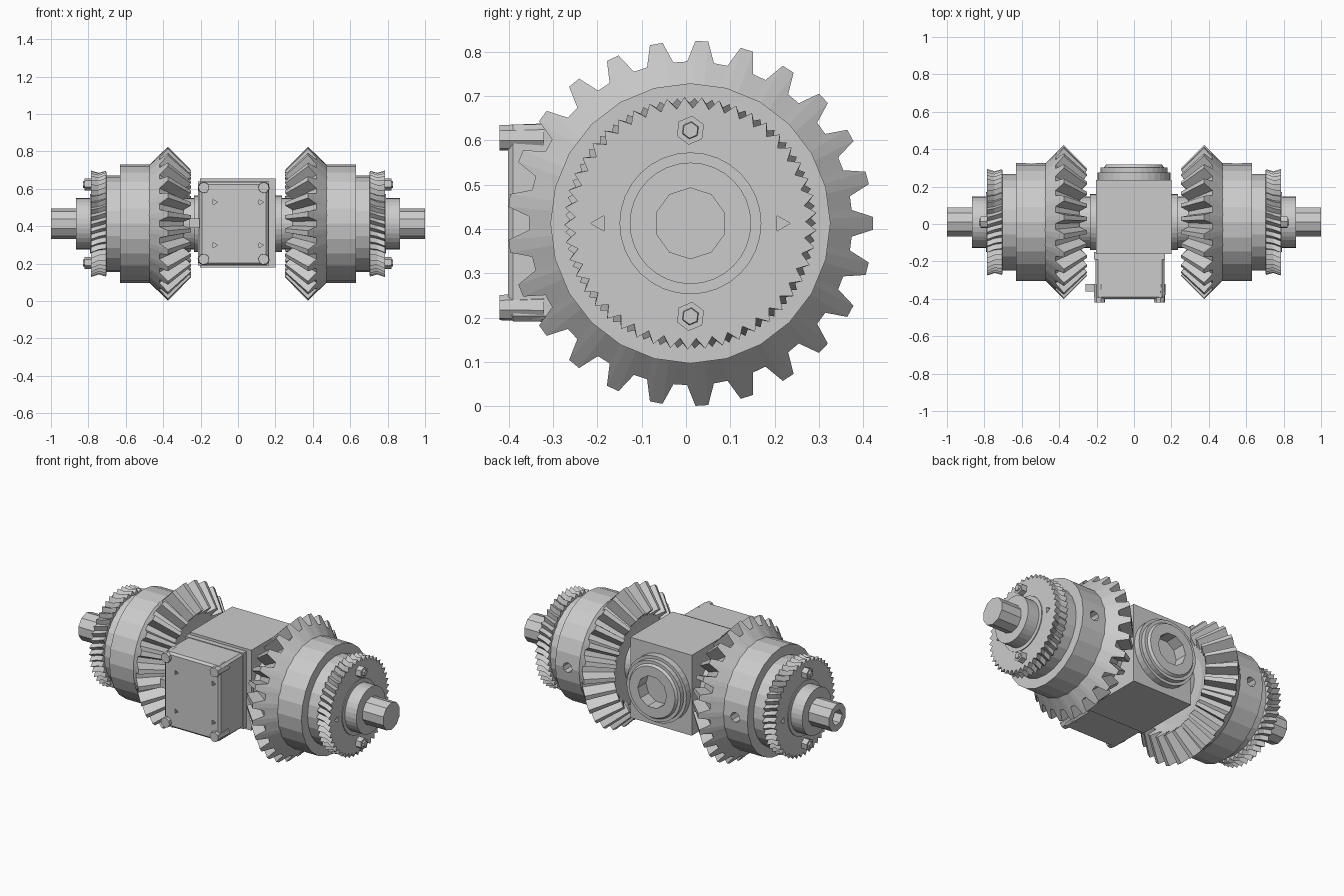
import bpy, bmesh, math
from mathutils import Vector

if "Cube" in bpy.data.objects:
    bpy.data.objects.remove(bpy.data.objects["Cube"])

CY, CZ = 0.01, 0.413          # centre line of the main shaft
TAU = math.tau


def finish(name, bm):
    bmesh.ops.recalc_face_normals(bm, faces=bm.faces[:])
    me = bpy.data.meshes.new(name)
    bm.to_mesh(me)
    bm.free()
    ob = bpy.data.objects.new(name, me)
    bpy.context.collection.objects.link(ob)
    return ob


def loft(name, rings, centre=(0, CY, CZ), axis='x', s=1):
    """Skin rings of (along, radius, angle) points around an axis and cap the ends."""
    bm = bmesh.new()
    c = Vector(centre)
    loops = []
    for ring in rings:
        loop = []
        for a, r, t in ring:
            u, w = r * math.cos(t), r * math.sin(t)
            p = (a, u, w) if axis == 'x' else (u, a, w)
            p = Vector(p) + c
            loop.append(bm.verts.new((p.x * s, p.y, p.z)))
        loops.append(loop)
    n = len(loops[0])
    for A, B in zip(loops, loops[1:]):
        for i in range(n):
            j = (i + 1) % n
            bm.faces.new((A[i], A[j], B[j], B[i]))
    bm.faces.new(loops[0])
    bm.faces.new(loops[-1])
    return finish(name, bm)


def lathe(name, profile, n, phase=0.0, **kw):
    return loft(name, [[(a, r, TAU * i / n + phase) for i in range(n)] for a, r in profile], **kw)


def box(name, lo, hi, bevel=0.0):
    bm = bmesh.new()
    bmesh.ops.create_cube(bm, size=1)
    for v in bm.verts:
        v.co = Vector([(l + h) / 2 + k * (h - l) for l, h, k in zip(lo, hi, v.co)])
    if bevel:
        bmesh.ops.bevel(bm, geom=bm.edges[:], offset=bevel, segments=1, affect='EDGES')
    return finish(name, bm)


def cut(ob, cutter):
    m = ob.modifiers.new('cut', 'BOOLEAN')
    m.operation, m.solver, m.object = 'DIFFERENCE', 'EXACT', cutter
    cutter.hide_render = True
    cutter.hide_set(True)


def bevel_gear(name, s, teeth=25):
    marks = [(-0.14, 1), (0.14, 1), (0.33, 0), (0.67, 0)]

    def ring(tip, root):
        return [((tip if k else root) + (TAU * (i + f) / teeth,))
                for i in range(teeth) for f, k in marks]
    return loft(name, [ring((0.30, 0.20), (0.30, 0.20)), ring((0.29, 0.245), (0.29, 0.245)),
                       ring((0.252, 0.288), (0.292, 0.25)), ring((0.375, 0.412), (0.42, 0.365)),
                       ring((0.476, 0.312), (0.476, 0.312))], s=s)


def worm_wheel(name, s, teeth=45):
    # hollow-faced wheel with slanted pointed teeth
    def ring(x, tip, root, twist):
        return [(x, r, TAU * (i + f + twist) / teeth)
                for i in range(teeth) for f, r in ((0, tip), (0.5, root))]
    return loft(name, [ring(0.70, 0.24, 0.24, 0), ring(0.705, 0.283, 0.26, 0),
                       ring(0.745, 0.272, 0.25, 0.3), ring(0.785, 0.285, 0.26, 0.6),
                       ring(0.785, 0.24, 0.24, 0.6)], s=s)


# gear assemblies on both ends of the shaft
for side, s in (('right', 1), ('left', -1)):
    bevel_gear(side + '_bevel_gear', s)
    drum = lathe(side + '_drum', [(0.47, 0.316), (0.63, 0.316), (0.63, 0.258), (0.71, 0.258)], 24, s=s)
    cut(drum, lathe(side + '_drum_hole_cutter', [(0.24, 0.03), (0.4, 0.03)], 8,
                    centre=(0.55 * s, CY, CZ), axis='y'))
    wheel = worm_wheel(side + '_worm_wheel', s)
    for y, a in ((-0.205, math.pi), (0.205, 0)):
        cut(wheel, lathe(side + '_dimple_cutter', [(0.75, 0.02), (0.8, 0.02)], 3, a,
                         centre=(0, CY + y, CZ), s=s))
    lathe(side + '_hub', [(0.77, 0.16), (0.79, 0.16), (0.79, 0.137), (0.865, 0.137)], 32, s=s)
    lathe(side + '_inner_collar', [(0.18, 0.15), (0.235, 0.15), (0.235, 0.137), (0.31, 0.137)], 32, s=s)
    shaft = lathe(side + '_shaft', [(0.8, 0.081), (1.0, 0.081)], 10, TAU / 20, s=s)
    if s < 0:
        cut(shaft, lathe('shaft_socket_cutter', [(0.93, 0.045), (1.05, 0.045)], 6, s=s))
    # hex bolts with a raised tip
    for z in (-0.21, 0.21):
        lathe(side + '_bolt', [(0.77, 0.033), (0.82, 0.033), (0.82, 0.02), (0.83, 0.018)], 6, 0.4,
              centre=(0, CY, CZ + z), s=s)

# gearbox block and its rear boss
box('gearbox_block', (-0.203, -0.16, 0.178), (0.2, 0.236, 0.655))
boss = lathe('rear_boss', [(0.22, 0.195), (0.275, 0.195), (0.275, 0.178), (0.303, 0.178),
                           (0.303, 0.16), (0.317, 0.15)], 32, axis='y', centre=(0, 0, CZ))
cut(boss, lathe('boss_socket_cutter', [(0.24, 0.095), (0.4, 0.095)], 10, axis='y', centre=(0, 0, CZ)))

# front motor housing: flange, body, corner posts and dimples
box('motor_flange', (-0.213, -0.19, 0.19), (0.167, -0.15, 0.64))
motor = box('motor_body', (-0.205, -0.402, 0.192), (0.162, -0.17, 0.636), 0.012)
for x in (-0.145, 0.1):
    for z in (-0.115, 0.115):
        cut(motor, lathe('motor_dimple_cutter', [(-0.45, 0.016), (-0.38, 0.016)], 3, axis='y',
                         centre=(x + 0.02, 0, CZ + z)))
for x in (-0.183, 0.137):
    for z in (0.223, 0.606):
        lathe('motor_corner_post', [(-0.421, 0.029), (-0.32, 0.033)], 8, TAU / 16 + 0.2, axis='y',
              centre=(x, 0, z))
box('motor_connector', (-0.26, -0.36, 0.39), (-0.2, -0.32, 0.44))
